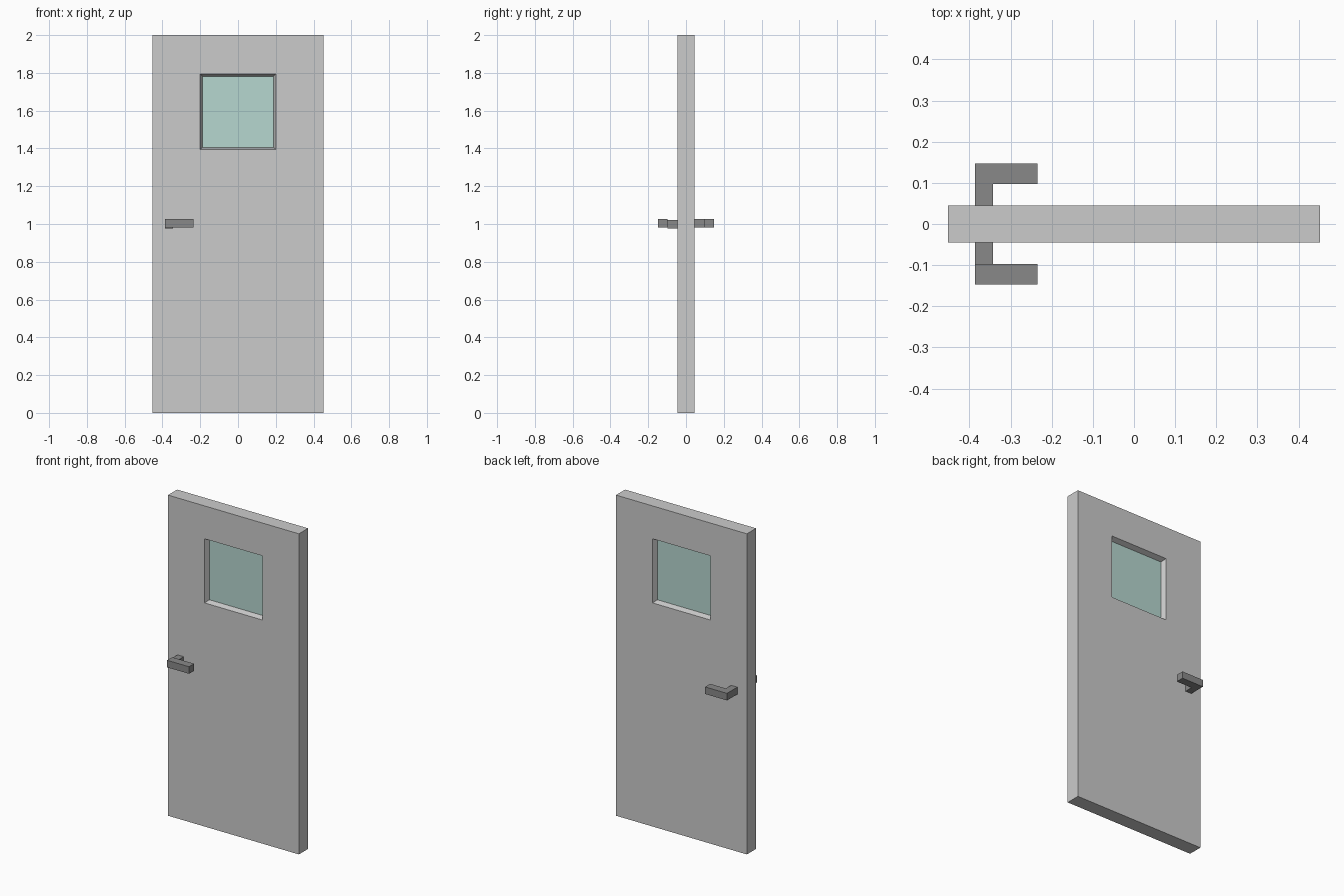
import bpy, bmesh

cube = bpy.data.objects.get("Cube")
if cube:
    bpy.data.objects.remove(cube, do_unlink=True)


def material(name, rgb):
    m = bpy.data.materials.new(name)
    m.use_nodes = True
    m.diffuse_color = (*rgb, 1)
    m.node_tree.nodes["Principled BSDF"].inputs["Base Color"].default_value = (*rgb, 1)
    return m


def finish(bm, name, mat):
    bmesh.ops.recalc_face_normals(bm, faces=bm.faces)
    mesh = bpy.data.meshes.new(name)
    bm.to_mesh(mesh)
    bm.free()
    mesh.materials.append(mat)
    obj = bpy.data.objects.new(name, mesh)
    bpy.context.collection.objects.link(obj)


def box(name, mat, lo, hi):
    bm = bmesh.new()
    bmesh.ops.create_cube(bm, size=1)
    for v in bm.verts:
        v.co = [(a + b) / 2 + c * (b - a) for a, b, c in zip(lo, hi, v.co)]
    finish(bm, name, mat)


door_grey = material("door grey", (0.6, 0.6, 0.6))
handle_grey = material("handle dark grey", (0.25, 0.25, 0.25))
glass_green = material("glass pale green", (0.47, 0.68, 0.63))

# Door panel: rectangular rings joined into a slab with a tapered window opening
half_depth, glass_half = 0.045, 0.014
outer = (-0.452, 0.452, 0, 2)
opening = (-0.2, 0.2, 1.395, 1.795)
inner = (-0.187, 0.187, 1.406, 1.782)
rings = [(outer, -half_depth), (opening, -half_depth), (inner, -glass_half),
         (inner, glass_half), (opening, half_depth), (outer, half_depth)]
bm = bmesh.new()
loops = []
for (x0, x1, z0, z1), y in rings:
    corners = ((x0, z0), (x1, z0), (x1, z1), (x0, z1))
    loops.append([bm.verts.new((x, y, z)) for x, z in corners])
for a, b in zip(loops, loops[1:] + loops[:1]):
    for i in range(4):
        j = (i + 1) % 4
        bm.faces.new((a[i], a[j], b[j], b[i]))
finish(bm, "door_panel", door_grey)

# Window pane filling the opening
x0, x1, z0, z1 = inner
box("window_glass", glass_green, (x0, -glass_half, z0), (x1, glass_half, z1))

# Lever handles on both sides: a stem out of the door and a bar across it
for side, sign, drop in (("front", -1, 0.005), ("back", 1, 0)):
    stem_y = sorted((sign * 0.04, sign * 0.098))
    bar_y = sorted((sign * 0.097, sign * 0.147))
    box(side + "_handle_stem", handle_grey,
        (-0.386, stem_y[0], 0.982 - drop), (-0.343, stem_y[1], 1.026 - drop))
    box(side + "_handle_bar", handle_grey,
        (-0.386, bar_y[0], 0.982), (-0.235, bar_y[1], 1.026))
